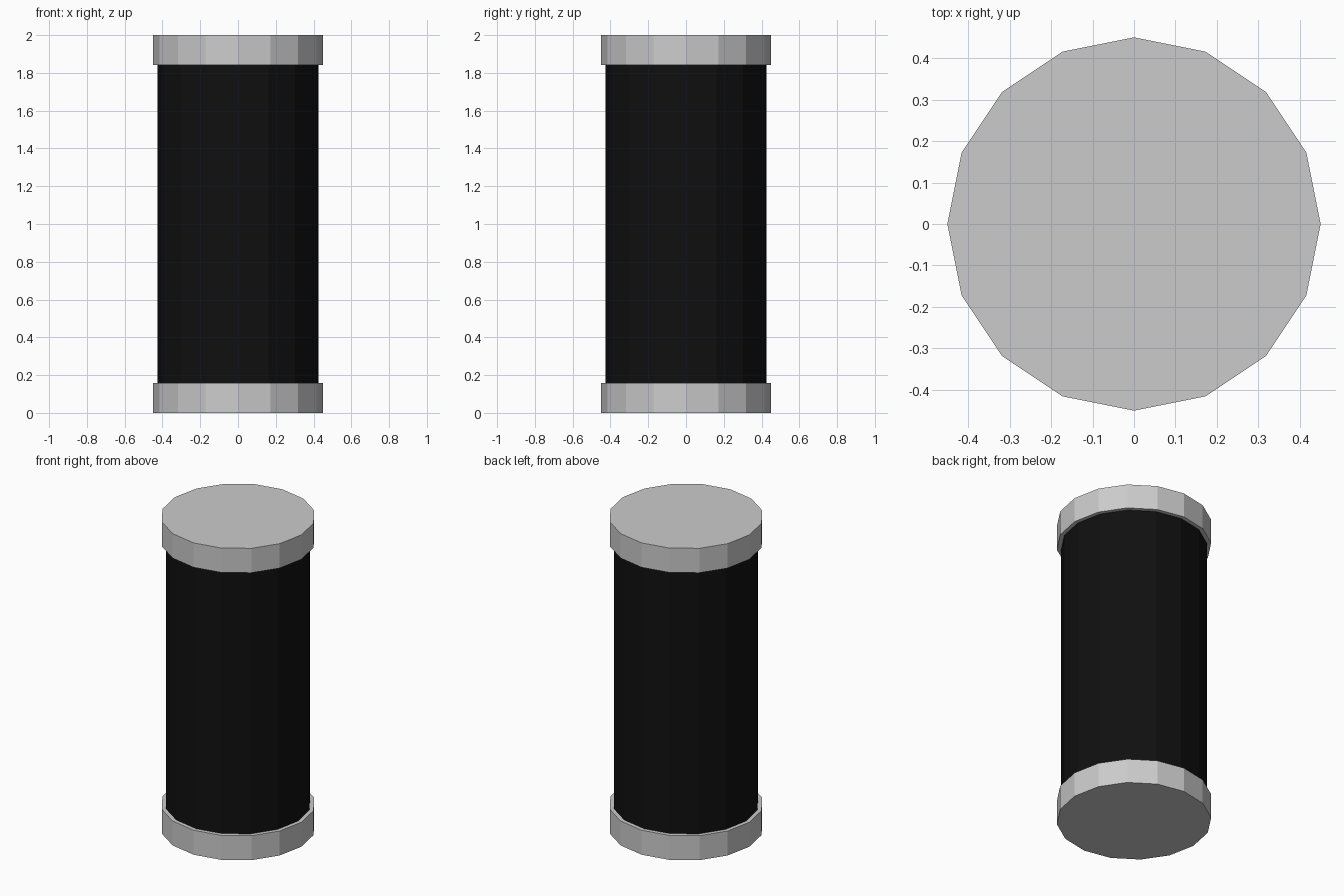
import bpy

if "Cube" in bpy.data.objects:
    bpy.data.objects.remove(bpy.data.objects["Cube"])

SIDES = 16
CAP_R, BODY_R = 0.45, 0.425
CAP_H, HEIGHT = 0.157, 2.0


def drum(name, radius, z0, z1):
    """Flat-faced 16-sided cylinder between two heights."""
    bpy.ops.mesh.primitive_cylinder_add(
        vertices=SIDES, radius=radius, depth=z1 - z0,
        end_fill_type='NGON', location=(0, 0, (z0 + z1) / 2))
    obj = bpy.context.object
    obj.name = name
    return obj


# Grey end caps
drum("bottom_cap", CAP_R, 0, CAP_H)
drum("top_cap", CAP_R, HEIGHT - CAP_H, HEIGHT)

# Black body seated between the caps
body = drum("body", BODY_R, CAP_H, HEIGHT - CAP_H)
black = bpy.data.materials.new("black")
black.diffuse_color = (0.005, 0.005, 0.005, 1)
black.use_nodes = True
black.node_tree.nodes["Principled BSDF"].inputs["Base Color"].default_value = black.diffuse_color
body.data.materials.append(black)
